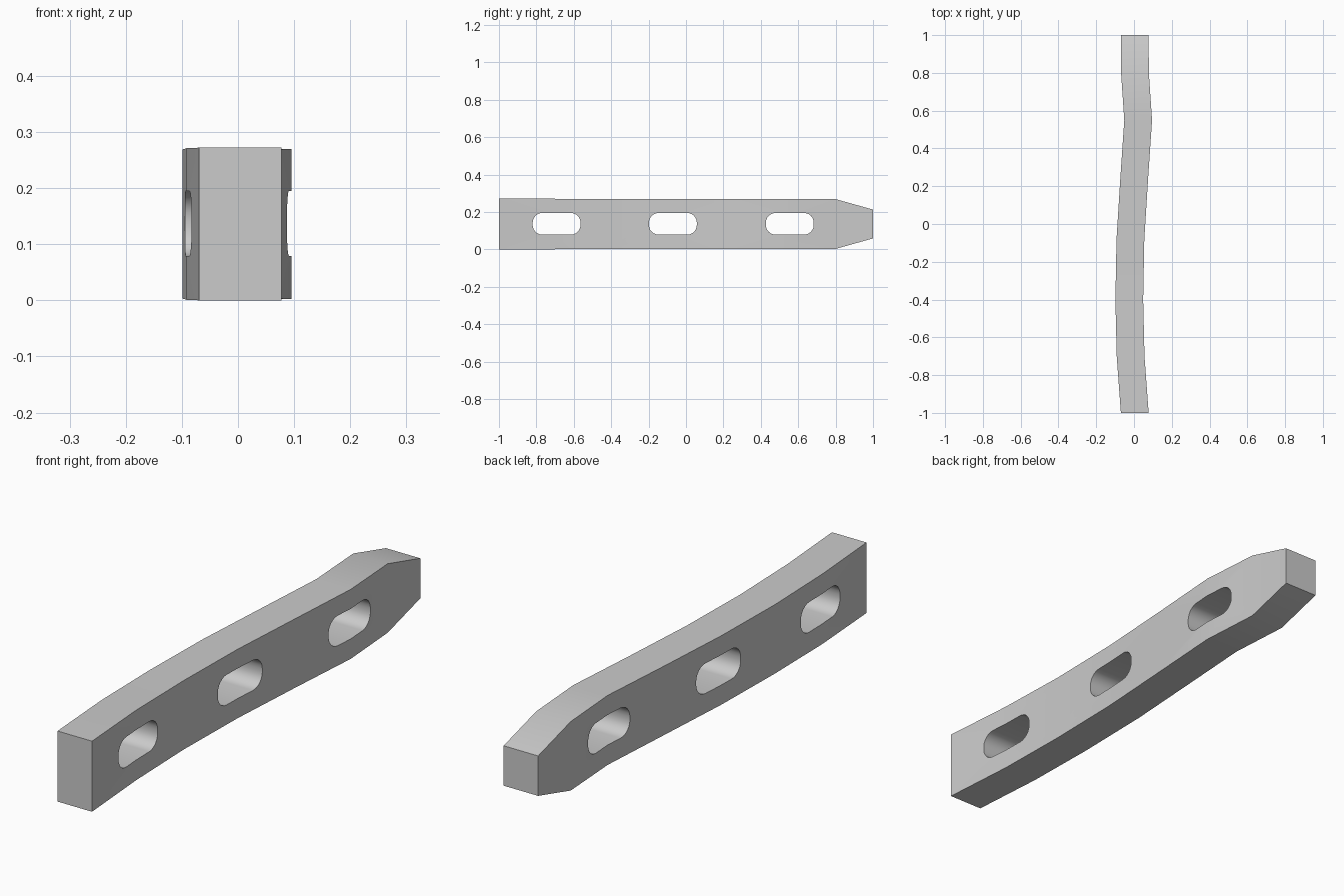
import bpy
import bmesh
from math import cos, sin, pi, radians

cube = bpy.data.objects.get("Cube")
if cube:
    bpy.data.objects.remove(cube, do_unlink=True)

# Plain grey finish
grey = bpy.data.materials.new("light_grey")
grey.use_nodes = True
colour = (0.6, 0.6, 0.6, 1)
grey.diffuse_color = colour
grey.node_tree.nodes["Principled BSDF"].inputs["Base Color"].default_value = colour


def loft(name, rings):
    """Solid skinned over a list of matching closed rings."""
    bm = bmesh.new()
    loops = [[bm.verts.new(p) for p in ring] for ring in rings]
    n = len(loops[0])
    for a, b in zip(loops, loops[1:]):
        for i in range(n):
            j = (i + 1) % n
            bm.faces.new((a[i], a[j], b[j], b[i]))
    bm.faces.new(loops[0])
    bm.faces.new(loops[-1])
    bmesh.ops.recalc_face_normals(bm, faces=bm.faces)
    mesh = bpy.data.meshes.new(name)
    bm.to_mesh(mesh)
    bm.free()
    mesh.materials.append(grey)
    obj = bpy.data.objects.new(name, mesh)
    bpy.context.collection.objects.link(obj)
    return obj


# Bar: stations of (y, centre x, half height)
half_width = 0.0735
mid_z = 0.136
stations = [(-1, 0.004, 0.136), (-0.7, -0.018, 0.135), (-0.4, -0.025, 0.133),
            (-0.08, -0.019, 0.133), (0.24, 0.001, 0.133), (0.55, 0.022, 0.134),
            (0.8, 0.005, 0.133), (1, 0.004, 0.077)]
corners = [(-1, -1), (1, -1), (1, 1), (-1, 1)]
bar = loft("slotted_bar", [
    [(x + sx * half_width, y, mid_z + sz * h) for sx, sz in corners]
    for y, x, h in stations])


# Rounded slots cut straight through the sides
def slot_ring(x, y, half_length=0.128, half_height=0.058, radius=0.052, steps=6):
    ring = []
    for k, (sy, sz) in enumerate([(1, 1), (-1, 1), (-1, -1), (1, -1)]):
        for s in range(steps + 1):
            a = (k + s / steps) * pi / 2
            ring.append((x, y + sy * (half_length - radius) + radius * cos(a),
                         0.137 + sz * (half_height - radius) + radius * sin(a)))
    return ring


bpy.context.view_layer.objects.active = bar
for y in (-0.692, -0.07, 0.555):
    cutter = loft("slot_cutter", [slot_ring(x, y) for x in (-0.3, 0.3)])
    cutter.hide_render = True
    cut = bar.modifiers.new("slot", "BOOLEAN")
    cut.operation = "DIFFERENCE"
    cut.solver = "EXACT"
    cut.object = cutter
    bpy.ops.object.modifier_apply(modifier=cut.name)
    bpy.data.objects.remove(cutter, do_unlink=True)

# Soft shading along the bends, crisp edges elsewhere
bpy.ops.object.select_all(action="DESELECT")
bar.select_set(True)
bpy.ops.object.shade_smooth_by_angle(angle=radians(30))
